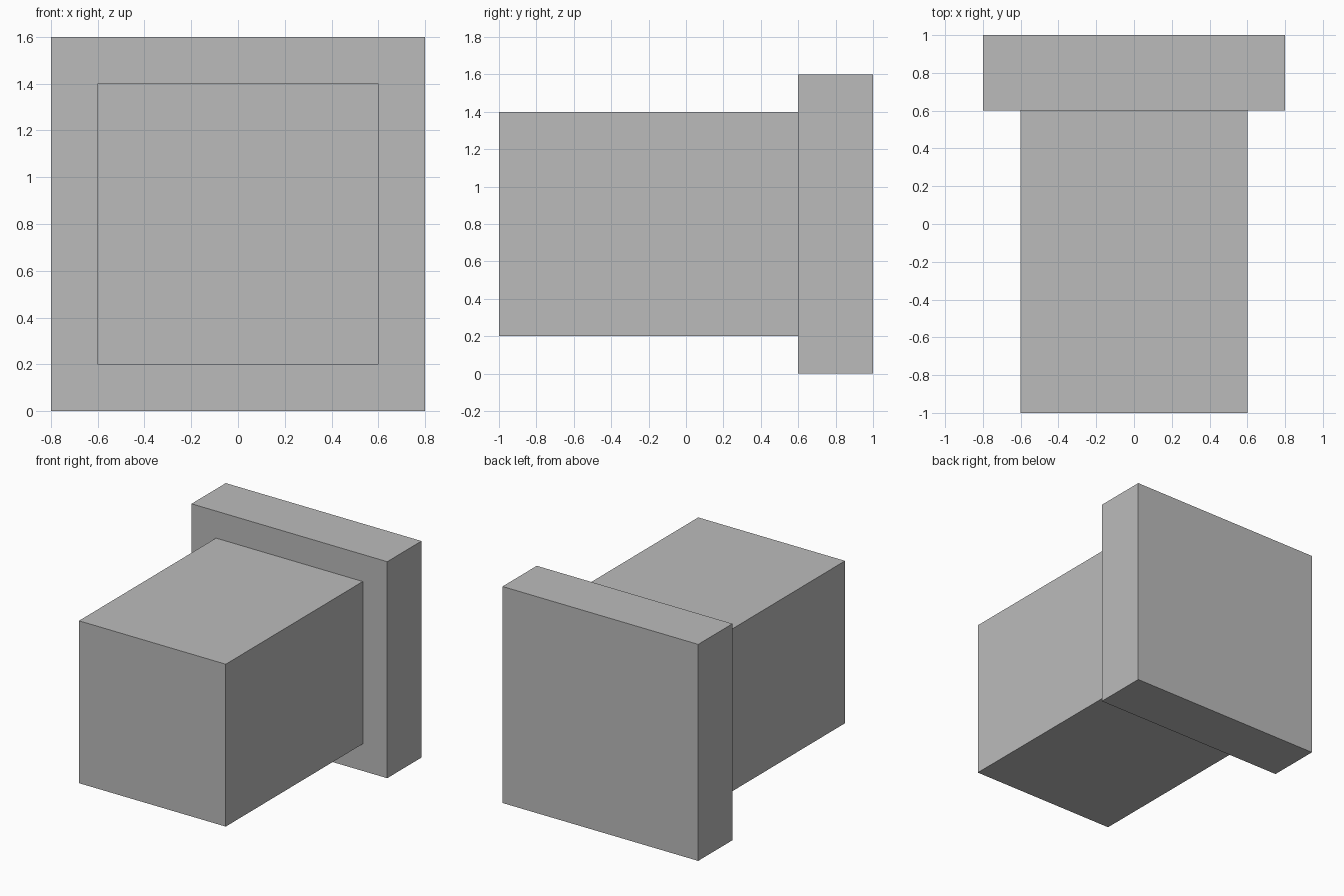
import bpy

if "Cube" in bpy.data.objects:
    bpy.data.objects.remove(bpy.data.objects["Cube"])

grey = bpy.data.materials.new("plain_grey")
grey.diffuse_color = (0.5, 0.5, 0.5, 1)
grey.use_nodes = True
grey.node_tree.nodes["Principled BSDF"].inputs["Base Color"].default_value = grey.diffuse_color


def box(name, centre, size):
    bpy.ops.mesh.primitive_cube_add(size=1, location=centre)
    obj = bpy.context.object
    obj.name = name
    obj.scale = size
    bpy.ops.object.transform_apply(location=False, rotation=False, scale=True)
    obj.data.materials.append(grey)
    return obj


# Long square block reaching to the front
box("block", (0, -0.2, 0.8), (1.2, 1.6, 1.2))
# Wider square plate at the back
box("back_plate", (0, 0.8, 0.8), (1.6, 0.4, 1.6))
